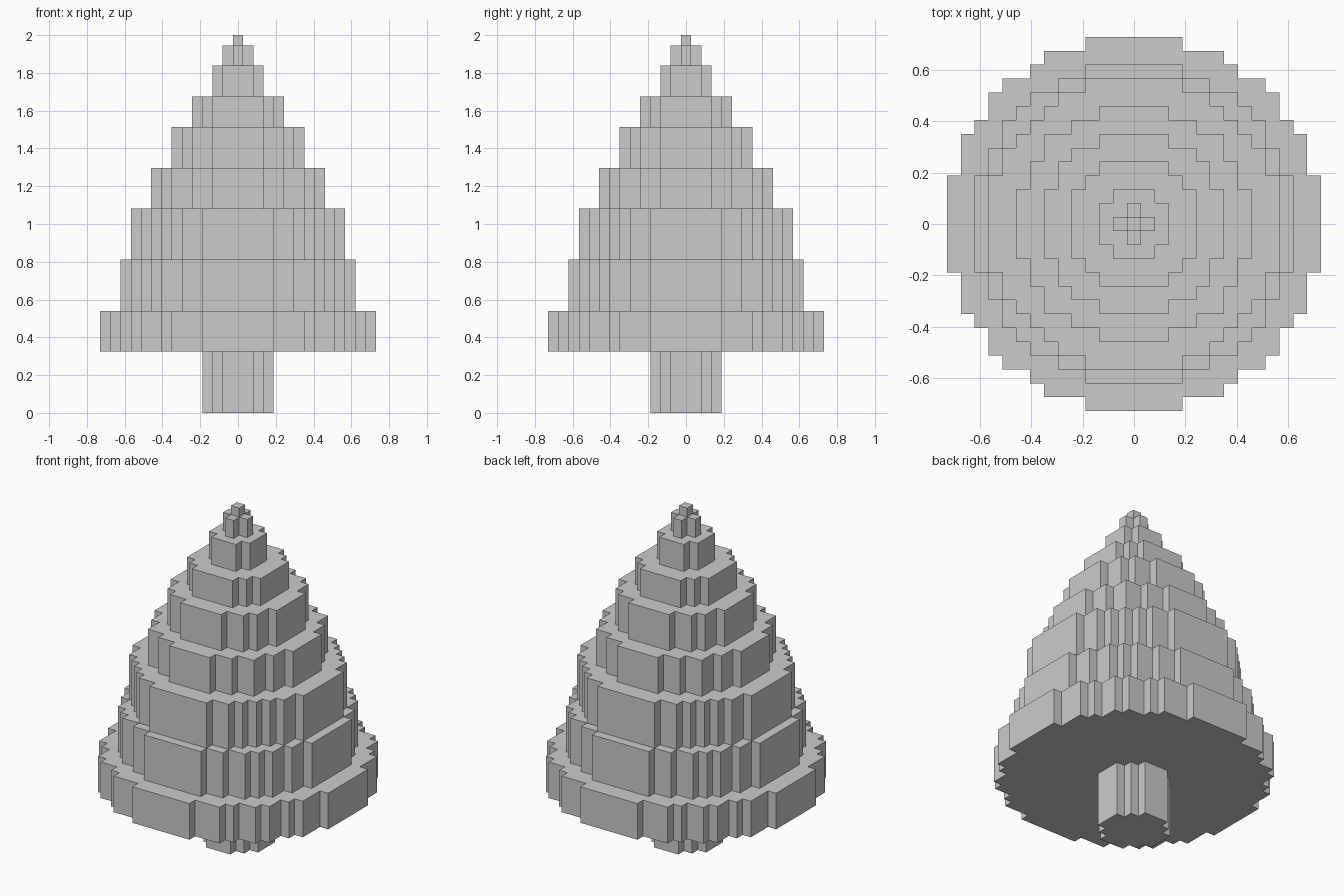
import bpy
import bmesh
import math

cube = bpy.data.objects.get("Cube")
if cube:
    bpy.data.objects.remove(cube, do_unlink=True)

UNIT = 2 / 37  # edge of one block

grey = bpy.data.materials.new("plain_grey")
grey.use_nodes = True
grey.diffuse_color = (0.6, 0.6, 0.6, 1)
for node in grey.node_tree.nodes:
    if node.type == "BSDF_PRINCIPLED":
        node.inputs["Base Color"].default_value = grey.diffuse_color


def block_circle(radius):
    """Stepped outline of all blocks whose centres lie inside the radius."""
    reach = int(radius)
    right = []
    for row in range(-reach, reach + 1):
        half = int(math.sqrt(radius ** 2 - row ** 2)) + 0.5
        if right and right[-1][0] == half:
            right[-1] = (half, row + 0.5)
        else:
            right += [(half, row - 0.5), (half, row + 0.5)]
    return right + [(-x, y) for x, y in reversed(right)]


def add_disc(name, radius, bottom, top):
    """Extrude a stepped outline between two block levels."""
    bm = bmesh.new()
    ring = [bm.verts.new((x * UNIT, y * UNIT, bottom * UNIT))
            for x, y in block_circle(radius)]
    base = bm.faces.new(ring)
    extruded = bmesh.ops.extrude_face_region(bm, geom=[base], use_keep_orig=True)
    raised = [v for v in extruded["geom"] if isinstance(v, bmesh.types.BMVert)]
    bmesh.ops.translate(bm, verts=raised, vec=(0, 0, (top - bottom) * UNIT))
    bmesh.ops.recalc_face_normals(bm, faces=bm.faces)
    mesh = bpy.data.meshes.new(name)
    bm.to_mesh(mesh)
    bm.free()
    mesh.materials.append(grey)
    obj = bpy.data.objects.new(name, mesh)
    bpy.context.collection.objects.link(obj)


# Trunk
add_disc("trunk", 3.5, 0, 6)

# Foliage tiers, from the widest up: radius and top level in blocks
tiers = [(13.5, 10), (11.5, 15), (10.5, 20), (8.5, 24),
         (6.5, 28), (4.5, 31), (2.5, 34), (1.2, 36)]
level = 6
for number, (radius, top) in enumerate(tiers, 1):
    add_disc(f"foliage_tier_{number}", radius, level, top)
    level = top

# Single block at the tip
add_disc("tree_tip", 0.5, level, 37)
